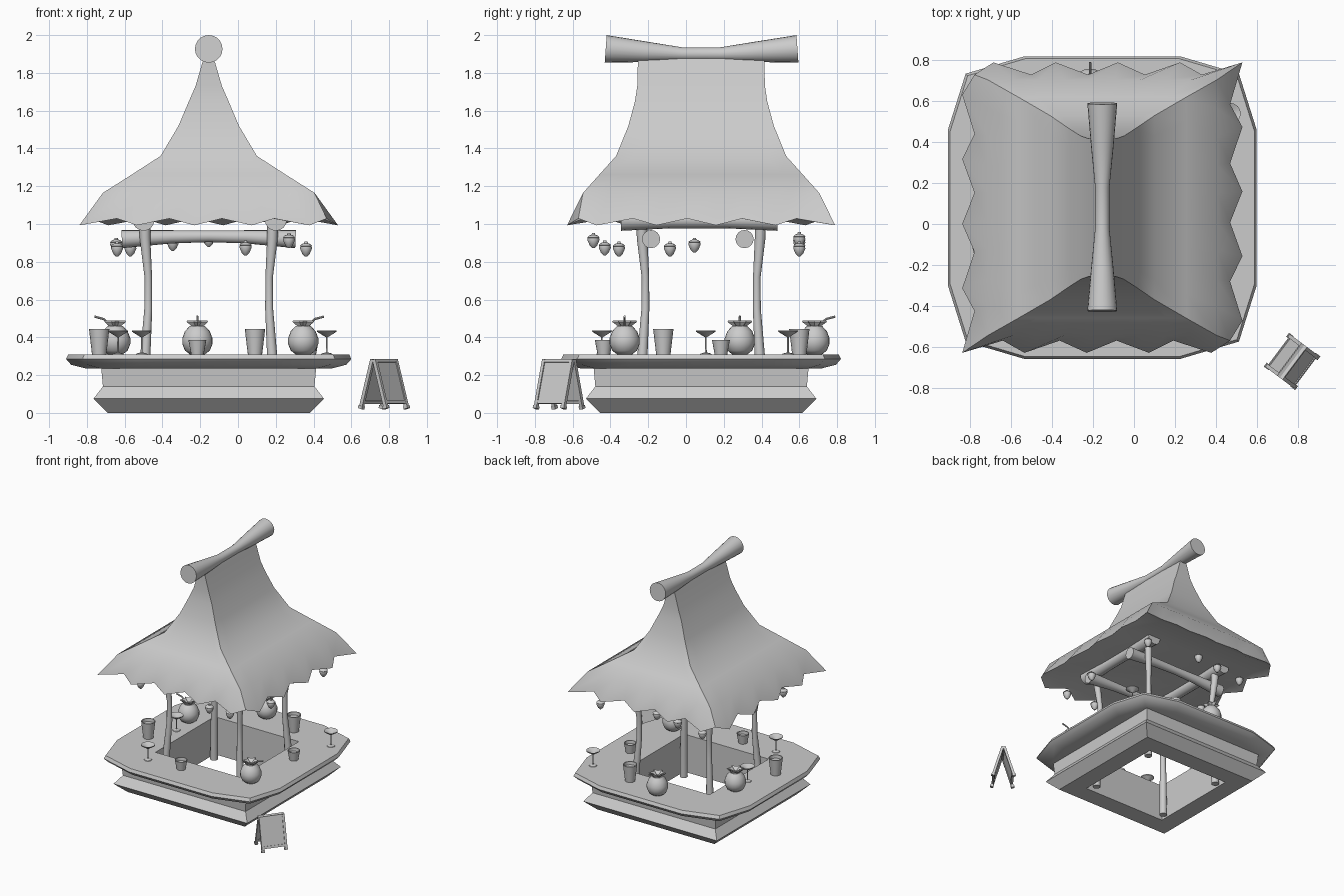
import bpy, bmesh, math
from mathutils import Vector, Matrix

if "Cube" in bpy.data.objects:
    bpy.data.objects.remove(bpy.data.objects["Cube"], do_unlink=True)

CX, CY = -0.155, 0.08      # kiosk centre
TOP = 0.31                 # counter surface height

grey = bpy.data.materials.new("plain_grey")
grey.use_nodes = True
grey.diffuse_color = (0.6, 0.6, 0.6, 1)
grey.node_tree.nodes["Principled BSDF"].inputs["Base Color"].default_value = (0.6, 0.6, 0.6, 1)


def finish(name, bm, place=None, angle=40):
    bmesh.ops.recalc_face_normals(bm, faces=bm.faces)
    mesh = bpy.data.meshes.new(name)
    bm.to_mesh(mesh)
    bm.free()
    mesh.materials.append(grey)
    ob = bpy.data.objects.new(name, mesh)
    bpy.context.collection.objects.link(ob)
    if place is not None:
        ob.matrix_world = place
    bpy.ops.object.select_all(action='DESELECT')
    ob.select_set(True)
    bpy.context.view_layer.objects.active = ob
    bpy.ops.object.shade_smooth_by_angle(angle=math.radians(angle))
    return ob


def loft(name, rings, caps=True, cyclic=False, place=None, angle=40):
    """Skin a list of equal-length point rings."""
    bm = bmesh.new()
    loops = [[bm.verts.new(p) for p in r] for r in rings]
    pairs = list(zip(loops, loops[1:])) + ([(loops[-1], loops[0])] if cyclic else [])
    for a, b in pairs:
        for i in range(len(a)):
            j = (i + 1) % len(a)
            bm.faces.new((a[i], a[j], b[j], b[i]))
    if caps:
        bm.faces.new(loops[0])
        bm.faces.new(loops[-1])
    return finish(name, bm, place, angle)


def circle(r, z, n):
    return [(r * math.cos(math.tau * i / n), r * math.sin(math.tau * i / n), z) for i in range(n)]


def lathe(name, profile, x, y, z, n=16):
    return loft(name, [circle(r, h, n) for r, h in profile], place=Matrix.Translation((x, y, z)))


def tube(name, path, radii, n=16):
    path = [Vector(p) for p in path]
    rings = []
    for i, p in enumerate(path):
        d = path[min(i + 1, len(path) - 1)] - path[max(i - 1, 0)]
        # one fixed reference axis keeps the rings from twisting
        ref = Vector((0, 0, 1)) if abs(d.normalized().z) < 0.8 else Vector((1, 0, 0))
        u = d.cross(ref).normalized()
        v = d.cross(u).normalized()
        rings.append([p + u * c[0] + v * c[1] for c in circle(radii[i], 0, n)])
    return loft(name, rings)


def box(name, size, place):
    bm = bmesh.new()
    bmesh.ops.create_cube(bm, size=1, matrix=Matrix.Diagonal((*size, 1)))
    return finish(name, bm, place)


# Square base with a flared foot and an open middle
def square(h, z):
    return [(CX + sx * h, CY + sy * h, z) for sx, sy in ((-1, -1), (1, -1), (1, 1), (-1, 1))]


HOLE = 0.385
loft("base", [square(h, z) for h, z in ((HOLE, 0), (0.535, 0), (0.61, 0.075), (0.56, 0.14),
     (0.57, 0.25), (HOLE, 0.25))], caps=False, cyclic=True)


# Counter with cut corners around the same opening
def counter_ring(hx, hy, flat, corner, z):
    ring = []
    for k in range(4):
        a, b = (hx, hy) if k % 2 == 0 else (hy, hx)
        rot = Matrix.Rotation(math.pi / 2 * k, 3, 'Z')
        for p in ((a, flat), (a * corner, b * corner), (flat, b)):
            ring.append(rot @ Vector((*p, 0)) + Vector((CX, CY, z)))
    return ring


loft("counter", [counter_ring(HOLE, HOLE, 0.28, 1, 0.235)]
     + [counter_ring(0.755 * s, 0.74 * s, 0.38 * s, 0.885, z)
        for s, z in ((0.86, 0.235), (0.965, 0.255), (1, 0.285), (0.985, TOP))]
     + [counter_ring(HOLE, HOLE, 0.28, 1, TOP)], caps=False, cyclic=True)

# Four bowed posts standing inside the opening
for sx in (-1, 1):
    for sy in (-1, 1):
        path = [(CX + sx * (0.34 - b), CY + sy * (0.315 - b), z)
                for b, z in ((0, 0), (0.004, 0.3), (0.02, 0.55), (0.02, 0.72), (0.003, 0.92), (0, 1.03))]
        tube("post", path, (0.03, 0.027, 0.021, 0.02, 0.028, 0.03), 12)

# Waisted log beams: two across, two front to back
for y in (-0.185, 0.31):
    tube("cross_beam", [(CX + t, y, 0.92 + h) for t, h in
         ((-0.46, 0), (-0.2, 0.012), (0, 0.015), (0.2, 0.012), (0.46, 0))],
         (0.048, 0.035, 0.031, 0.035, 0.048))
for x in (-0.5, 0.2):
    tube("side_beam", [(x, CY - 0.01 + t, 1.022) for t in (-0.415, -0.15, 0.15, 0.415)],
         (0.058, 0.045, 0.045, 0.058))

# Ridge log
tube("ridge_log", [(CX, CY + t, z) for t, z in
     ((-0.505, 1.927), (-0.3, 1.912), (-0.1, 1.9), (0.1, 1.9), (0.3, 1.912), (0.51, 1.927))],
     (0.073, 0.055, 0.035, 0.035, 0.055, 0.073), 20)


# Swept thatch roof with a zigzag eave
def roof_ring(z, hx, hy, zigzag=False, seg=9):
    corners = [(-1, -1), (1, -1), (1, 1), (-1, 1)]
    ring = []
    for k in range(4):
        a, b = Vector(corners[k]), Vector(corners[(k + 1) % 4])
        for i in range(seg):
            p = a.lerp(b, i / seg)
            inset = 0.06 if zigzag and len(ring) % 2 else 0
            ring.append((CX + p.x * (hx - inset), CY + p.y * (hy - inset), z + inset * 0.6))
    return ring


roof_levels = ((1.165, 0.56, 0.625), (1.26, 0.41, 0.54), (1.36, 0.255, 0.45), (1.52, 0.16, 0.385),
               (1.65, 0.105, 0.35), (1.73, 0.07, 0.338), (1.85, 0.035, 0.335), (1.89, 0.02, 0.335))
loft("roof", [roof_ring(1.03, 0.6, 0.62), roof_ring(0.993, 0.685, 0.71, True)]
     + [roof_ring(*lv) for lv in roof_levels])


# Round drinks with a leafy crown and a bent straw pointing outward
def pot_drink(x, y, ox, oy):
    lathe("drink_pot", ((0.04, 0), (0.066, 0.02), (0.08, 0.055), (0.08, 0.085), (0.066, 0.122),
          (0.045, 0.145), (0.04, 0.15)), x, y, TOP, 20)
    star = [[(x + r * k * math.cos(math.tau * i / 12), y + r * k * math.sin(math.tau * i / 12), TOP + h)
             for i in range(12) for k in (1 if i % 2 else 0.6,)]
            for r, h in ((0.03, 0.145), (0.066, 0.172), (0.062, 0.178), (0.02, 0.155))]
    loft("leaf_crown", star)
    tube("straw", [(x + ox * t, y + oy * t, TOP + h) for t, h in
         ((0.02, 0.14), (0.045, 0.172), (0.062, 0.187), (0.11, 0.2))], (0.006,) * 4, 8)


pot_drink(0.345, -0.325, 1, 0)
pot_drink(-0.215, 0.68, 0, 1)
pot_drink(-0.65, 0.285, -1, 0)

# Tumblers: tall and short
for x, y, s, h in ((-0.735, -0.12, 1, 0.135), (0.09, 0.6, 1, 0.135),
                   (-0.215, -0.435, 0.88, 0.076), (0.38, 0.185, 0.88, 0.076)):
    lathe("tumbler", ((0.038 * s, 0), (0.054 * s, h), (0.047 * s, h), (0.044 * s, h - 0.025)), x, y, TOP)

# Stemmed cocktail glasses
for x, y in ((-0.51, -0.445), (-0.635, 0.105), (0.47, 0.54)):
    lathe("cocktail_glass", ((0.03, 0), (0.028, 0.004), (0.005, 0.01), (0.004, 0.09), (0.052, 0.12),
          (0.052, 0.126), (0.046, 0.124), (0.004, 0.1)), x, y, TOP)

# Hanging berry lights under the eave
for x, y, z in ((-0.64, -0.355, 0.87), (0.27, -0.49, 0.915), (0.04, -0.43, 0.875), (-0.57, 0.6, 0.87),
                (-0.155, 0.6, 0.92), (0.36, -0.085, 0.87), (-0.645, 0.045, 0.89), (-0.345, 0.6, 0.9),
                (0.36, 0.6, 0.87)):
    lathe("berry_light", ((0.006, -0.042), (0.02, -0.028), (0.032, 0), (0.03, 0.012), (0.033, 0.014),
          (0.022, 0.024), (0.01, 0.028), (0.008, 0.037)), x, y, z, 12)

# Folding sign: two framed boards leaning together on four feet
sign = Matrix.Translation((0.773, -0.672, 0)) @ Matrix.Rotation(math.atan2(0.8, 0.6), 4, 'Z')
lean = math.atan2(0.078, 0.265)
for side in (-1, 1):
    board = (sign @ Matrix.Translation((0, side * 0.045, 0.153)) @ Matrix.Rotation(side * lean, 4, 'X'))
    box("sign_panel", (0.17, 0.008, 0.225), board @ Matrix.Translation((0, 0, 0.012)))
    for sx in (-1, 1):
        box("sign_leg", (0.018, 0.02, 0.272), board @ Matrix.Translation((sx * 0.091, 0, 0)))
        box("sign_foot", (0.024, 0.026, 0.016), board @ Matrix.Translation((sx * 0.091, 0, -0.128)))
    for z in (-0.1, 0.127):
        box("sign_rail", (0.2, 0.018, 0.018), board @ Matrix.Translation((0, 0, z)))
